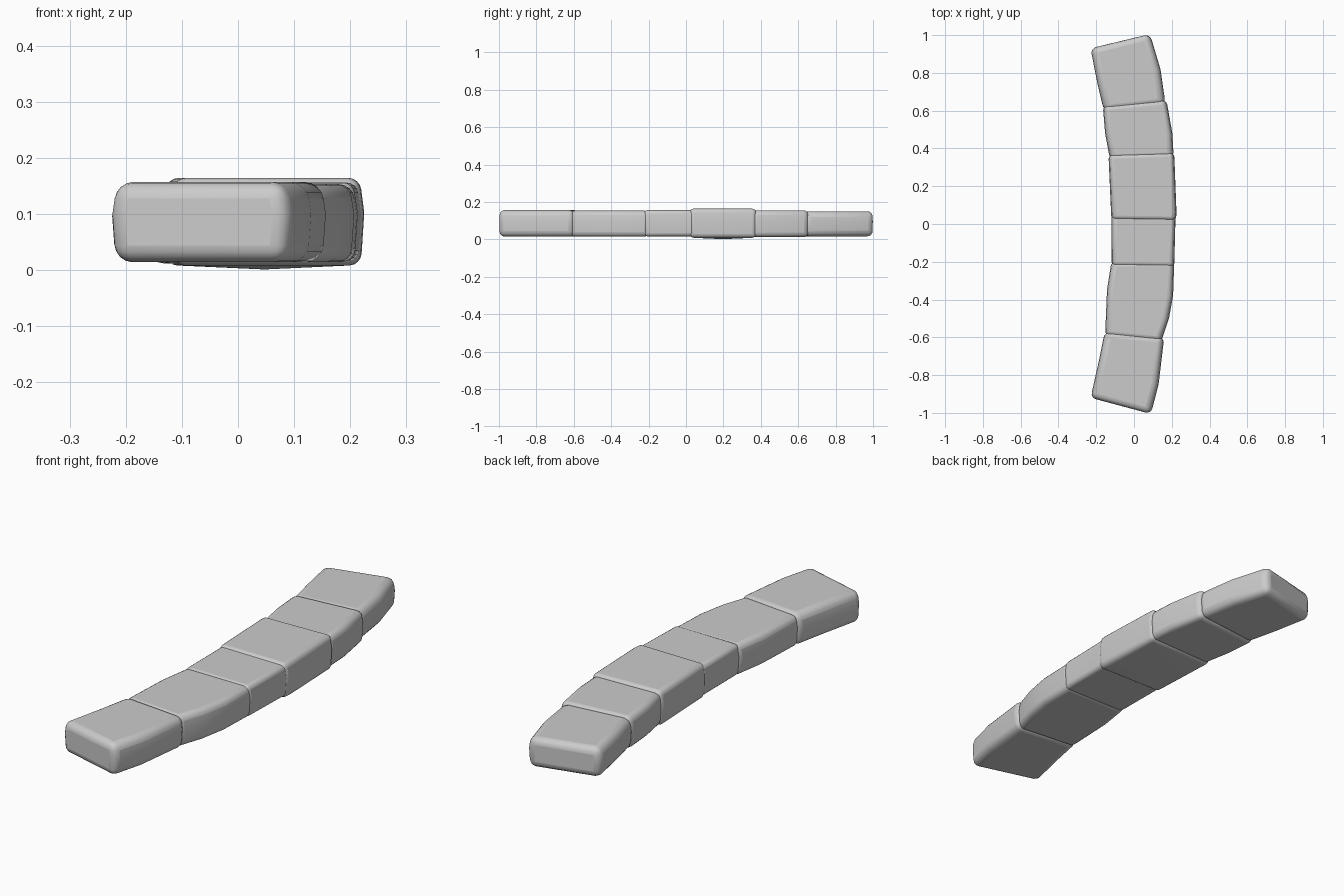
import bpy, bmesh
from mathutils import Vector

cube = bpy.data.objects.get("Cube")
if cube:
    bpy.data.objects.remove(cube, do_unlink=True)

stone = bpy.data.materials.new("grey_stone")
stone.use_nodes = True
grey = (0.6, 0.6, 0.6, 1)
stone.diffuse_color = grey
stone.node_tree.nodes["Principled BSDF"].inputs["Base Color"].default_value = grey


def block(name, outline, bottom, top, belly=0.0, width=0.024):
    """Extrude a plan outline into a slightly tapered, rounded stone."""
    bm = bmesh.new()
    n = len(outline)
    centre = sum((Vector(p) for p in outline), Vector((0, 0))) / n
    rings = []
    for z, inset in ((bottom, 0.006), (bottom + 0.6 * (top - bottom), 0), (top, 0.008)):
        ring = []
        for p in outline:
            v = Vector(p)
            v.x -= inset if v.x > centre.x else -inset
            ring.append(bm.verts.new((v.x, v.y, z)))
        rings.append(ring)
    for lower, upper in zip(rings, rings[1:]):
        for i in range(n):
            j = (i + 1) % n
            bm.faces.new((lower[i], lower[j], upper[j], upper[i]))
    base = bm.faces.new(rings[0][::-1])
    bm.faces.new(rings[-1])
    # sagging underside
    if belly:
        poked = bmesh.ops.poke(bm, faces=[base])
        poked["verts"][0].co.z -= belly
    bmesh.ops.recalc_face_normals(bm, faces=bm.faces)
    mesh = bpy.data.meshes.new(name)
    bm.to_mesh(mesh)
    bm.free()
    mesh.materials.append(stone)
    obj = bpy.data.objects.new(name, mesh)
    bpy.context.collection.objects.link(obj)
    bevel = obj.modifiers.new("rounded_edges", "BEVEL")
    bevel.width = width
    bevel.segments = 4
    bevel.limit_method = 'ANGLE'
    bevel.angle_limit = 0.6
    bpy.ops.object.select_all(action='DESELECT')
    obj.select_set(True)
    bpy.context.view_layer.objects.active = obj
    bpy.ops.object.shade_smooth_by_angle(angle=0.7)
    return obj


# Row of curb stones along a gentle arc, front to back (plan corners run anticlockwise)
block("front_end_stone", [(-.23, -.92), (.09, -1.005), (.13, -.85), (.16, -.60),
                          (-.155, -.57), (-.185, -.72)], .014, .157, width=.03)
block("front_stone", [(-.153, -.59), (.145, -.62), (.185, -.50), (.207, -.38), (.213, -.20),
                      (-.12, -.2), (-.143, -.35)], .014, .153)
block("front_middle_stone", [(-.118, -.22), (.213, -.225), (.22, .045), (-.12, .05)],
      .016, .156, width=.018)
block("back_middle_stone", [(-.12, .025), (.222, .02), (.225, .06), (.213, .375), (-.135, .365),
                            (-.13, .25)], .009, .164, belly=.008, width=.02)
block("back_stone", [(-.128, .345), (.21, .355), (.203, .48), (.172, .655), (-.165, .625),
                     (-.153, .48)], .012, .155)
block("back_end_stone", [(-.16, .60), (.167, .635), (.14, .82), (.085, 1.005), (-.23, .93),
                         (-.195, .75)], .016, .150, width=.03)
